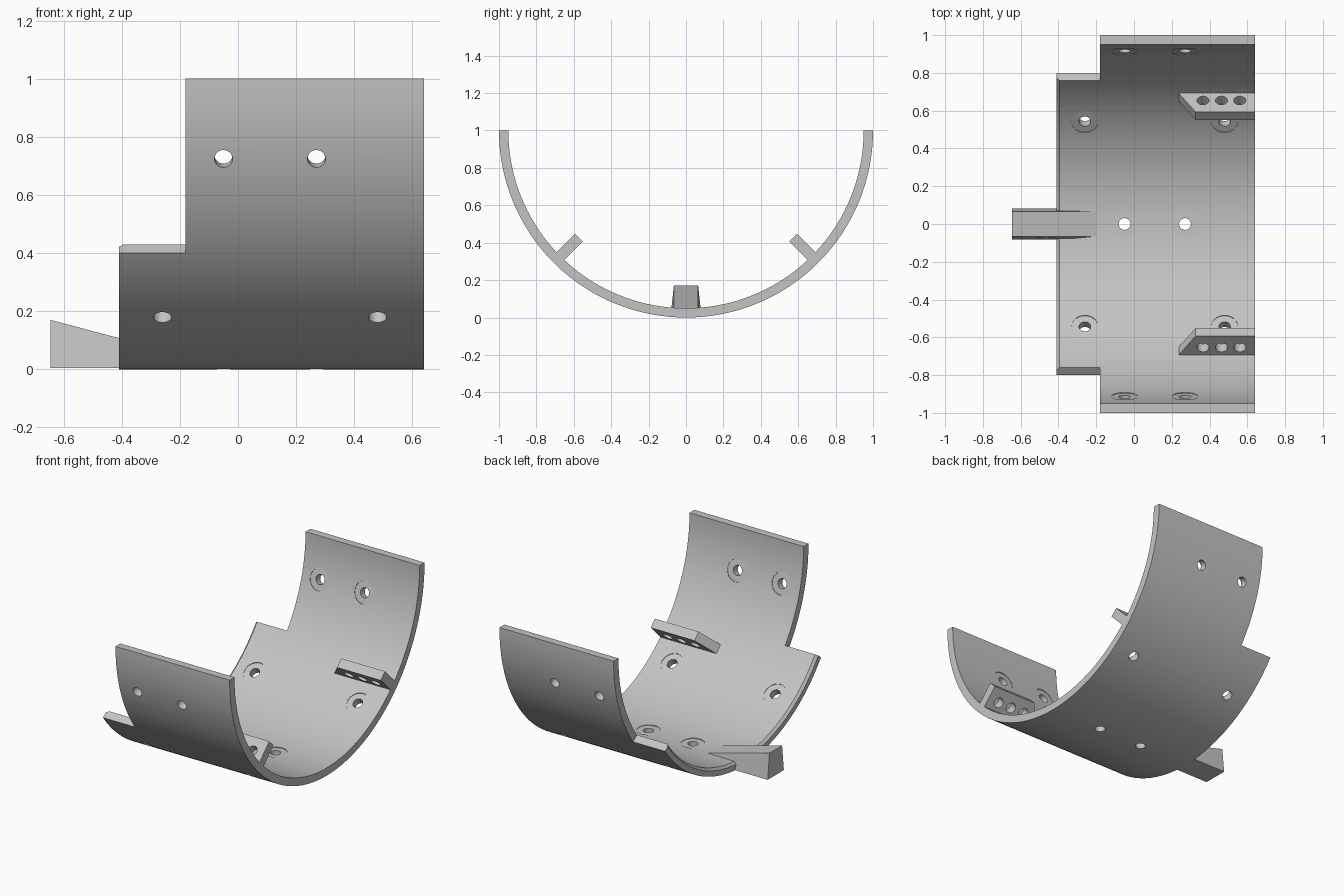
import bpy, bmesh, math
from mathutils import Matrix, Vector

cube = bpy.data.objects.get("Cube")
if cube:
    bpy.data.objects.remove(cube, do_unlink=True)

grey = bpy.data.materials.new("light grey")
grey.use_nodes = True
grey.diffuse_color = (0.55, 0.55, 0.55, 1)
grey.node_tree.nodes["Principled BSDF"].inputs["Base Color"].default_value = grey.diffuse_color

AXIS_Z = 1.0          # height of the shell axis
R_IN = 0.95           # inner radius of the shell


def finish(name, bm):
    bmesh.ops.recalc_face_normals(bm, faces=bm.faces)
    mesh = bpy.data.meshes.new(name)
    bm.to_mesh(mesh)
    bm.free()
    mesh.materials.append(grey)
    obj = bpy.data.objects.new(name, mesh)
    bpy.context.collection.objects.link(obj)
    return obj


def loft(name, sections):
    """Closed solid skinned through equally sized point loops."""
    bm = bmesh.new()
    rings = [[bm.verts.new(p) for p in s] for s in sections]
    n = len(rings[0])
    for a, b in zip(rings, rings[1:]):
        for i in range(n):
            j = (i + 1) % n
            bm.faces.new((a[i], a[j], b[j], b[i]))
    bm.faces.new(rings[0])
    bm.faces.new(rings[-1])
    return finish(name, bm)


def polar(x, r, deg):
    """Point at radius r, deg measured from the bottom towards +y."""
    a = math.radians(deg)
    return Vector((x, r * math.sin(a), AXIS_Z - r * math.cos(a)))


def arc_solid(name, profile, start, end, steps):
    return loft(name, [[polar(x, r, start + (end - start) * i / steps) for x, r in profile]
                       for i in range(steps + 1)])


def rod(name, radius, start, end):
    """Round cutter between two points."""
    d = end - start
    m = Matrix.Translation((start + end) / 2) @ d.to_track_quat('Z', 'Y').to_matrix().to_4x4()
    bm = bmesh.new()
    bmesh.ops.create_cone(bm, cap_ends=True, segments=32, radius1=radius,
                          radius2=radius, depth=d.length, matrix=m)
    return finish(name, bm)


def cut(obj, cutter):
    cutter.hide_render = True
    mod = obj.modifiers.new("cut", 'BOOLEAN')
    mod.operation = 'DIFFERENCE'
    mod.solver = 'EXACT'
    mod.object = cutter
    bpy.context.view_layer.objects.active = obj
    bpy.ops.object.modifier_apply(modifier=mod.name)
    bpy.data.objects.remove(cutter, do_unlink=True)


# Half-round shell with a small chamfer on the inner edge of the narrow end
shell = arc_solid("half_shell", [(-0.41, 1), (0.64, 1), (0.64, R_IN), (-0.395, R_IN), (-0.41, 0.965)],
                  -90, 90, 120)

# Stepped corners, cut along radial faces
for side in (-1, 1):
    cut(shell, arc_solid("corner_cutter", [(-0.6, 0.8), (-0.18, 0.8), (-0.18, 1.2), (-0.6, 1.2)],
                         side * 53.13, side * 100, 12))

# Radial screw holes with shallow flat seats on the inside
for angle, xs in ((0, (-0.05, 0.27)), (34.8, (-0.26, 0.48)), (74, (-0.05, 0.27))):
    for side in ((1,) if angle == 0 else (-1, 1)):
        for x in xs:
            deg = side * angle
            cut(shell, rod("seat_cutter", 0.07, polar(x, 0.85, deg), polar(x, R_IN + 0.002, deg)))
            cut(shell, rod("hole_cutter", 0.031, polar(x, 0.8, deg), polar(x, 1.1, deg)))

# Inward mounting tabs, each with three holes and a slanted end
for side, label in ((-1, "front"), (1, "back")):
    deg = side * 45
    across = polar(0, 1, deg + 90) - Vector((0, 0, AXIS_Z))
    outline = [(0.235, 0.953), (0.64, 0.953), (0.64, 0.81), (0.325, 0.81)]
    tab = loft(label + "_tab", [[polar(x, r, deg) + across * t for x, r in outline]
                                for t in (-0.03, 0.03)])
    for x in (0.365, 0.463, 0.56):
        c = polar(x, 0.895, deg)
        cut(tab, rod("tab_hole_cutter", 0.032, c - across * 0.1, c + across * 0.1))

# Sloping tongue at the narrow end
tongue = loft("tongue", [[(x, -0.083, 0.004), (x, 0.083, 0.004), (x, 0.065, top), (x, -0.065, top)]
                         for x, top in ((-0.645, 0.17), (-0.2, 0.052))])

# Smooth the curved wall, keeping all real edges sharp
bpy.ops.object.select_all(action='DESELECT')
shell.select_set(True)
bpy.context.view_layer.objects.active = shell
bpy.ops.object.shade_smooth_by_angle(angle=math.radians(2.2))
